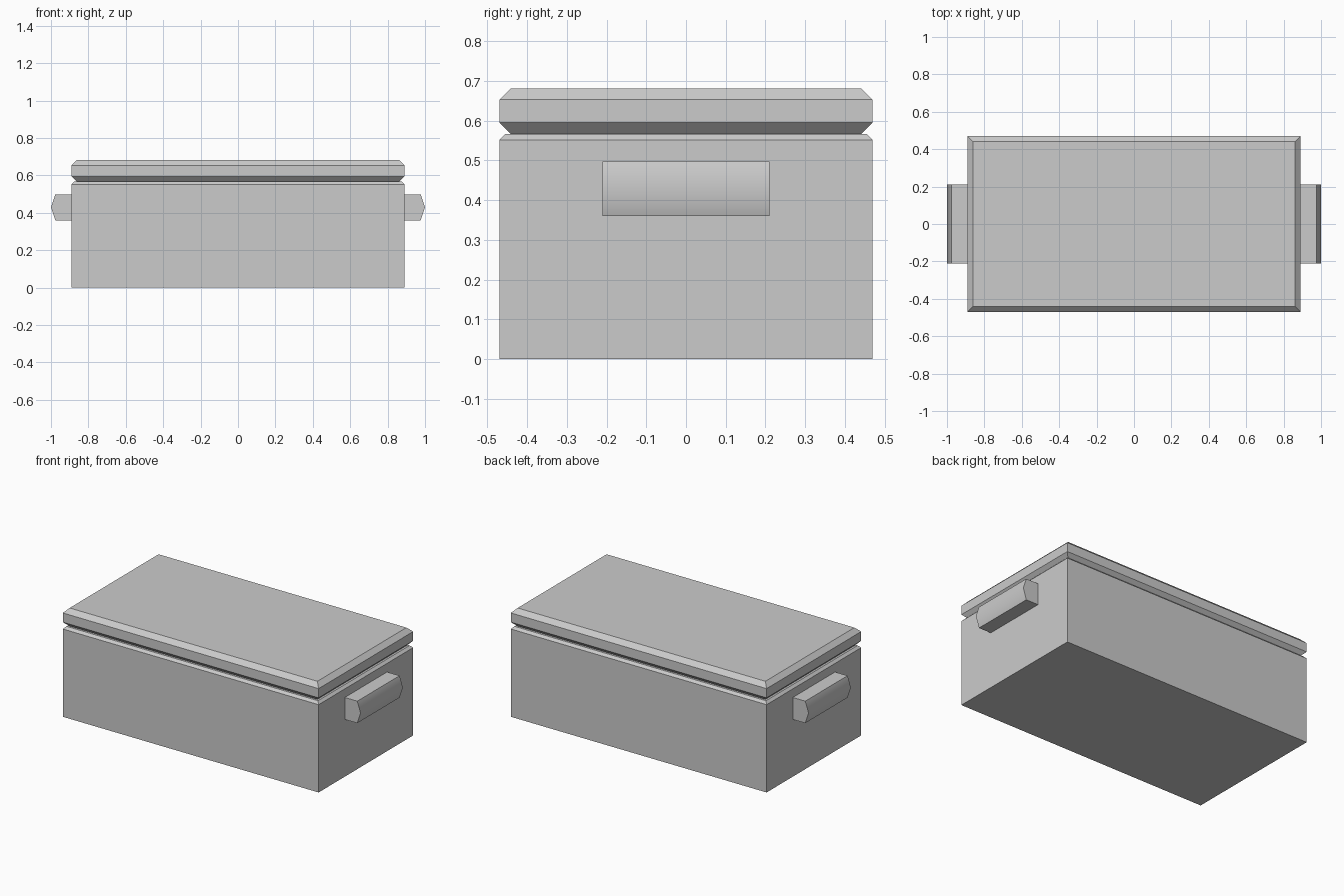
import bpy, bmesh, math

if "Cube" in bpy.data.objects:
    bpy.data.objects.remove(bpy.data.objects["Cube"])

HX, HY = 0.89, 0.47  # half width and half depth of the box


def make_object(name, bm):
    bmesh.ops.recalc_face_normals(bm, faces=bm.faces[:])
    mesh = bpy.data.meshes.new(name)
    bm.to_mesh(mesh)
    bm.free()
    obj = bpy.data.objects.new(name, mesh)
    bpy.context.collection.objects.link(obj)
    return obj


def stacked_box(name, levels):
    """Closed rectangular solid from (inset, z) levels."""
    bm = bmesh.new()
    rings = []
    for inset, z in levels:
        x, y = HX - inset, HY - inset
        rings.append([bm.verts.new((sx * x, sy * y, z))
                      for sx, sy in ((-1, -1), (1, -1), (1, 1), (-1, 1))])
    for a, b in zip(rings, rings[1:]):
        for i in range(4):
            j = (i + 1) % 4
            bm.faces.new((a[i], a[j], b[j], b[i]))
    bm.faces.new(rings[0][::-1])
    bm.faces.new(rings[-1])
    return make_object(name, bm)


def handle(name, side):
    """Side grip: peaked profile extruded along y."""
    profile = [(0.89, 0.36), (0.977, 0.36), (1.0, 0.43), (0.977, 0.498), (0.89, 0.498)]
    bm = bmesh.new()
    face = bm.faces.new([bm.verts.new((side * x, -0.21, z)) for x, z in profile])
    ext = bmesh.ops.extrude_face_region(bm, geom=[face], use_keep_orig=True)
    verts = [v for v in ext["geom"] if isinstance(v, bmesh.types.BMVert)]
    bmesh.ops.translate(bm, verts=verts, vec=(0, 0.42, 0))
    obj = make_object(name, bm)
    # soft ridge along the grip, hard edges elsewhere
    bpy.ops.object.select_all(action='DESELECT')
    obj.select_set(True)
    bpy.context.view_layer.objects.active = obj
    bpy.ops.object.shade_smooth_by_angle(angle=math.radians(50))


# Body with a small top chamfer
stacked_box("box_body", [(0, 0), (0, 0.552), (0.015, 0.567)])
# Lid chamfered above and below, leaving a groove over the body
stacked_box("box_lid", [(0.028, 0.567), (0, 0.595), (0, 0.653), (0.028, 0.681)])
# Grips on both ends
handle("right_handle", 1)
handle("left_handle", -1)
